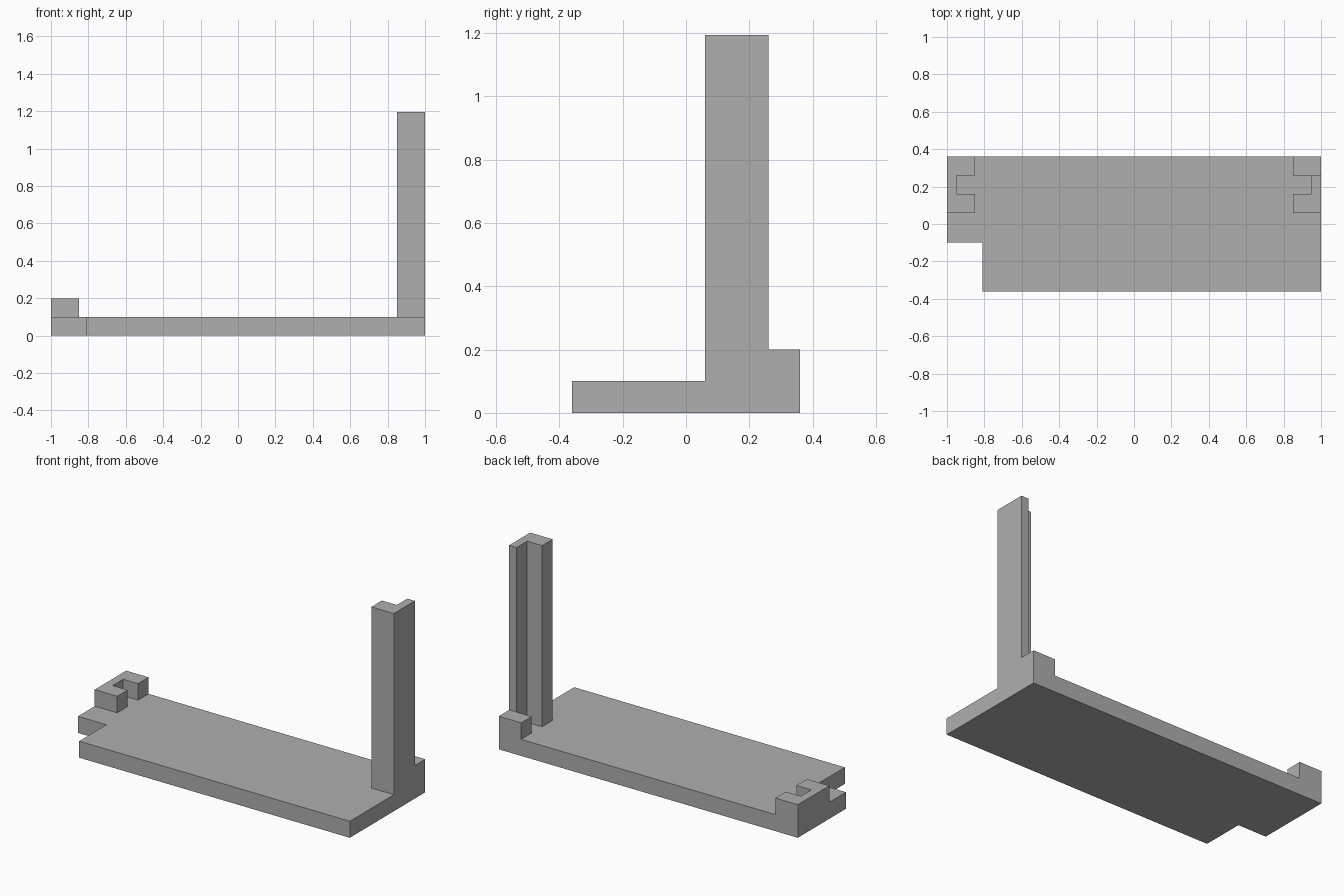
import bpy
import bmesh

cube = bpy.data.objects.get("Cube")
if cube:
    bpy.data.objects.remove(cube, do_unlink=True)

grey = bpy.data.materials.new("plain grey")
grey.use_nodes = True
colour = (0.43, 0.43, 0.43, 1)
grey.diffuse_color = colour
grey.node_tree.nodes["Principled BSDF"].inputs["Base Color"].default_value = colour


def prism(name, outline, bottom, top):
    """Extrude a flat outline upwards from bottom to top."""
    bm = bmesh.new()
    face = bm.faces.new([bm.verts.new((x, y, bottom)) for x, y in outline])
    result = bmesh.ops.extrude_face_region(bm, geom=[face])
    for v in result["geom"]:
        if isinstance(v, bmesh.types.BMVert):
            v.co.z = top
    bmesh.ops.recalc_face_normals(bm, faces=bm.faces)
    mesh = bpy.data.meshes.new(name)
    bm.to_mesh(mesh)
    bm.free()
    mesh.materials.append(grey)
    obj = bpy.data.objects.new(name, mesh)
    bpy.context.collection.objects.link(obj)
    return obj


BASE, LOW, HIGH = 0.1, 0.2, 1.195
INNER, SLOT = 0.85, 0.95
FRONT, SLOT_FRONT, SLOT_BACK, BACK = 0.06, 0.16, 0.26, 0.36

# Base plate with a notched front corner
prism("base_plate", [(-0.81, -BACK), (1, -BACK), (1, BACK), (-1, BACK),
                     (-1, -0.1), (-0.81, -0.1)], 0, BASE)

# Low slotted bracket on the right
prism("low_bracket", [(-1, FRONT), (-INNER, FRONT), (-INNER, SLOT_FRONT),
                      (-SLOT, SLOT_FRONT), (-SLOT, SLOT_BACK),
                      (-INNER, SLOT_BACK), (-INNER, BACK), (-1, BACK)], BASE, LOW)

# Tall angle post on the left, with the low block closing its slot
prism("tall_post", [(INNER, FRONT), (1, FRONT), (1, SLOT_BACK), (SLOT, SLOT_BACK),
                    (SLOT, SLOT_FRONT), (INNER, SLOT_FRONT)], BASE, HIGH)
prism("post_back_block", [(INNER, SLOT_BACK), (1, SLOT_BACK),
                          (1, BACK), (INNER, BACK)], BASE, LOW)
